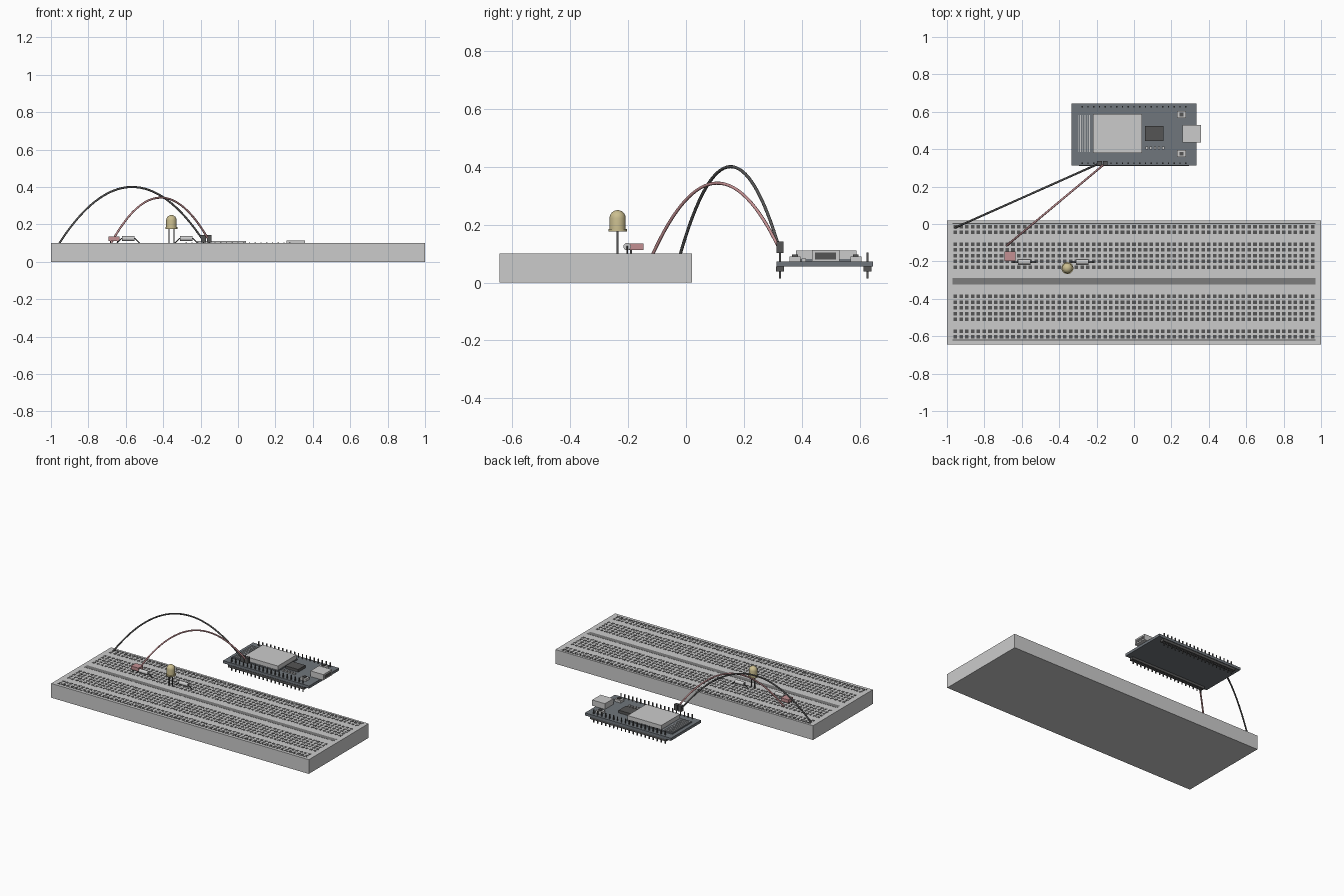
import bpy, bmesh, math
from mathutils import Vector, Matrix

if "Cube" in bpy.data.objects:
    bpy.data.objects.remove(bpy.data.objects["Cube"])


def material(name, rgb):
    m = bpy.data.materials.new(name)
    m.diffuse_color = (*rgb, 1)
    m.use_nodes = True
    m.node_tree.nodes["Principled BSDF"].inputs["Base Color"].default_value = m.diffuse_color
    return m


DARK = material("dark_grey", (0.09, 0.09, 0.09))
PCB = material("board_slate", (0.16, 0.18, 0.2))
PINK = material("dusty_pink", (0.55, 0.28, 0.29))
AMBER = material("amber", (0.6, 0.52, 0.28))


def finish(name, bm, mat=None, smooth=False):
    me = bpy.data.meshes.new(name)
    bmesh.ops.recalc_face_normals(bm, faces=bm.faces)
    bm.to_mesh(me)
    bm.free()
    ob = bpy.data.objects.new(name, me)
    bpy.context.collection.objects.link(ob)
    if mat:
        me.materials.append(mat)
    if smooth:
        bpy.ops.object.select_all(action='DESELECT')
        ob.select_set(True)
        bpy.context.view_layer.objects.active = ob
        bpy.ops.object.shade_smooth_by_angle(angle=math.radians(40))
    return ob


def boxes(name, ranges, mat=None):
    """One object from boxes given as (x0, x1, y0, y1, z0, z1)."""
    bm = bmesh.new()
    for x0, x1, y0, y1, z0, z1 in ranges:
        m = Matrix.Translation(((x0 + x1) / 2, (y0 + y1) / 2, (z0 + z1) / 2))
        m = m @ Matrix.Diagonal((x1 - x0, y1 - y0, z1 - z0, 1))
        bmesh.ops.create_cube(bm, size=1, matrix=m)
    return finish(name, bm, mat)


def around(x, y, h, z0, z1):
    return (x - h, x + h, y - h, y + h, z0, z1)


def lathe(name, profile, matrix, mat=None, steps=24):
    """Spin an (r, z) profile about z, then place it."""
    bm = bmesh.new()
    vs = [bm.verts.new((r, 0, z)) for r, z in profile]
    es = [bm.edges.new(p) for p in zip(vs, vs[1:])]
    bmesh.ops.spin(bm, geom=vs + es, cent=(0, 0, 0), axis=(0, 0, 1),
                   angle=2 * math.pi, steps=steps)
    bmesh.ops.remove_doubles(bm, verts=bm.verts, dist=1e-5)
    bm.transform(matrix)
    return finish(name, bm, mat, True)


def tube(name, pts, radius, mat=None):
    cu = bpy.data.curves.new(name, 'CURVE')
    cu.dimensions = '3D'
    cu.bevel_depth = radius
    cu.bevel_resolution = 2
    cu.use_fill_caps = True
    sp = cu.splines.new('POLY')
    sp.points.add(len(pts) - 1)
    for p, co in zip(sp.points, pts):
        p.co = (*co, 1)
    ob = bpy.data.objects.new(name, cu)
    bpy.context.collection.objects.link(ob)
    if mat:
        cu.materials.append(mat)


# Breadboard with holes, centre channel and rail lines
P = 0.0308
TOP = 0.1
MID = -0.3085
boxes("breadboard", [(-1, 1, -0.643, 0.02, 0, TOP)])
rows = [0.078 + P * i for i in range(5)] + [0.264, 0.294]
boxes("holes", [around((i - 31) * P, MID + s * r, 0.0095, TOP - 0.004, TOP + 0.001)
                for i in range(63) for s in (-1, 1) for r in rows], DARK)
boxes("centre_channel", [(-0.97, 0.97, -0.323, -0.289, TOP - 0.004, TOP + 0.001)],
      material("channel_grey", (0.2, 0.2, 0.2)))
boxes("rail_lines", [(-0.97, 0.97, MID + s * 0.311 - 0.003, MID + s * 0.311 + 0.003,
                      TOP - 0.004, TOP + 0.001) for s in (-1, 1)], DARK)

# Controller board, header strips and pins
CY = 0.479
Z = 0.073
boxes("controller_board", [(-0.335, 0.333, 0.313, 0.645, 0.055, Z)], PCB)
pin_y = (0.325, 0.627)
boxes("header_strips", [(-0.295, 0.295, y - 0.014, y + 0.014, 0.038, 0.055) for y in pin_y], DARK)
boxes("header_pins", [around((i - 9) * P, y, 0.0032, 0.014, 0.104)
                      for i in range(19) for y in pin_y], DARK)

# Radio module: carrier, shield and antenna traces
boxes("module_carrier", [(-0.308, 0.046, 0.376, 0.592, Z, Z + 0.008)], PCB)
boxes("metal_shield", [(-0.22, 0.043, 0.38, 0.588, Z + 0.008, 0.11)])
boxes("antenna_traces", [(-0.3 + i * 0.012, -0.296 + i * 0.012, 0.384, 0.584, Z + 0.008, Z + 0.010)
                         for i in range(6)])

# Socket, chip, buttons and small parts
boxes("usb_socket", [(0.258, 0.358, 0.435, 0.53, Z, 0.113)])
boxes("usb_opening", [(0.35, 0.3585, 0.446, 0.518, 0.08, 0.104)], DARK)
boxes("chip", [(0.058, 0.157, 0.443, 0.523, Z, 0.092)], DARK)
boxes("buttons", [(0.23, 0.277, y - 0.019, y + 0.019, Z, 0.09) for y in (0.376, 0.586)])
boxes("button_caps", [around(0.2535, y, 0.01, 0.09, 0.097) for y in (0.376, 0.586)], DARK)
boxes("small_parts", [(0.062 + i * 0.022, 0.074 + i * 0.022, 0.398, 0.414, Z, 0.083)
                      for i in range(5)])

# Jumper wires with their plugs
boxes("wire_plugs", [around((k - 9) * P, 0.324, 0.0125, 0.102, 0.142) for k in (3, 4)], DARK)


def jumper(name, a, b, apex, mat):
    a, b = Vector(a), Vector(b)
    lift = apex - (a.z + b.z) / 2
    pts = []
    for i in range(33):
        t = i / 32
        p = a.lerp(b, t)
        p.z += lift * 4 * t * (1 - t)
        pts.append(p)
    tube(name, pts, 0.0055, mat)


jumper("dark_wire", (-0.185, 0.324, 0.112), (-0.957, -0.02, 0.097), 0.40, DARK)
jumper("pink_wire", (-0.154, 0.324, 0.112), (-0.68, -0.115, 0.097), 0.343, PINK)

# Light: flange, body and dome in one profile, on two legs
LX, LY = -0.356, -0.236
dome = [(0.028 * math.cos(a), 0.222 + 0.028 * math.sin(a))
        for a in [i * math.pi / 12 for i in range(6)]]
lathe("light", [(0, 0.176), (0.032, 0.176), (0.032, 0.185), (0.028, 0.185)] + dome + [(0, 0.25)],
      Matrix.Translation((LX, LY, 0)), AMBER)
boxes("light_legs", [around(LX + s * P / 2 * 0.85, LY, 0.003, 0.095, 0.178) for s in (-1, 1)], DARK)

# Resistors lying along x, with bent leads
for n, x in (("left", -0.587), ("right", -0.277)):
    y, z = -0.203, 0.124
    lathe("resistor_" + n, [(0, -0.034), (0.013, -0.034), (0.013, 0.034), (0, 0.034)],
          Matrix.Translation((x, y, z)) @ Matrix.Rotation(math.pi / 2, 4, 'Y'), steps=16)
    tube("resistor_leads_" + n, [(x - 0.064, y, 0.097), (x - 0.036, y, z),
                                 (x + 0.036, y, z), (x + 0.064, y, 0.097)], 0.0028, DARK)

# Small pink sensor block on legs
boxes("sensor_block", [(-0.692, -0.634, -0.198, -0.146, 0.112, 0.135)], PINK)
boxes("sensor_legs", [around(-0.663 + dx, -0.19, 0.003, 0.095, 0.115) for dx in (-0.018, 0.018)], DARK)
